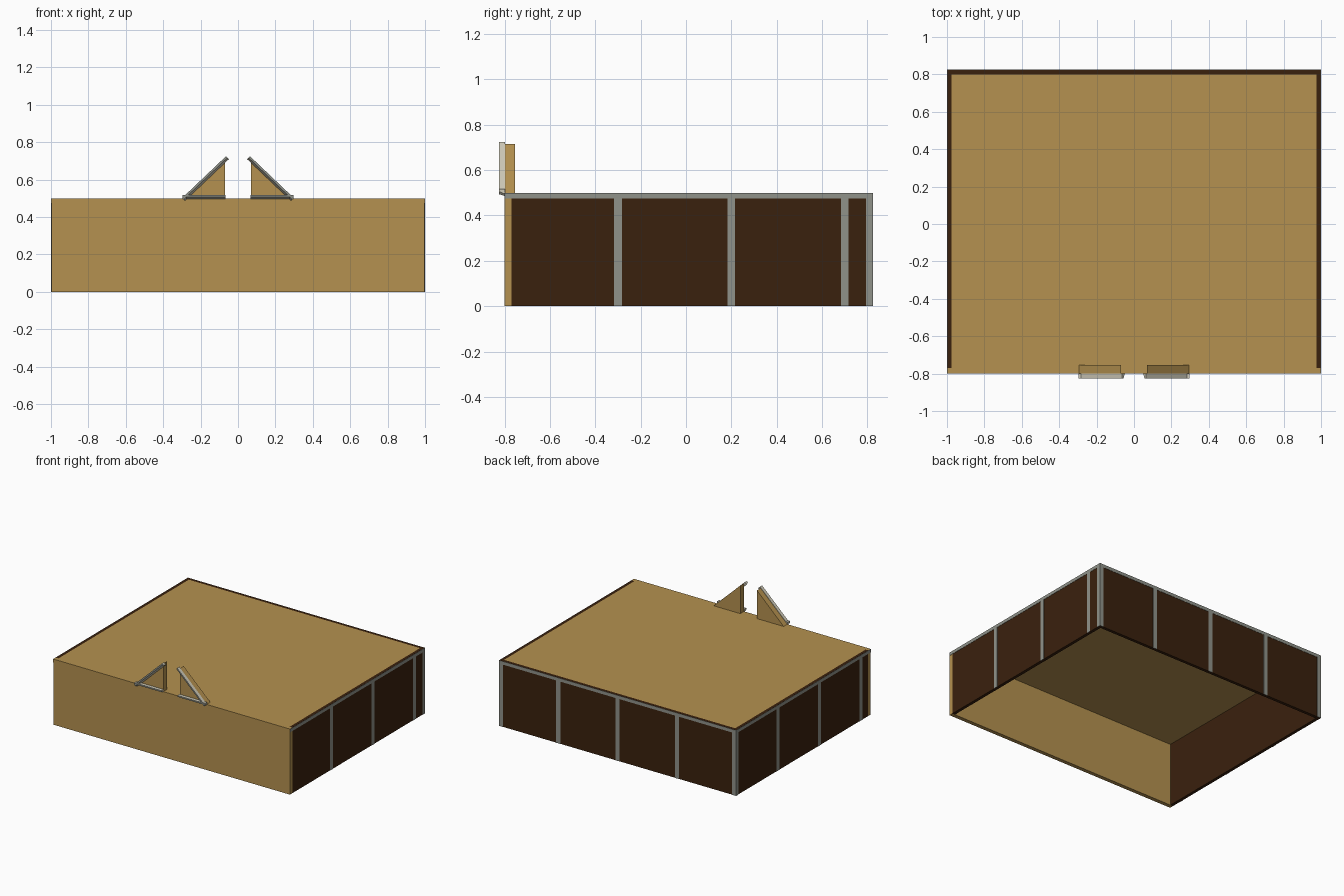
import bpy, bmesh
from mathutils import Vector

if "Cube" in bpy.data.objects:
    bpy.data.objects.remove(bpy.data.objects["Cube"])


def material(name, rgb):
    m = bpy.data.materials.new(name)
    m.diffuse_color = (*rgb, 1)
    m.use_nodes = True
    m.node_tree.nodes["Principled BSDF"].inputs["Base Color"].default_value = m.diffuse_color
    return m


TAN = material("tan", (0.46, 0.285, 0.079))
BROWN = material("dark brown", (0.042, 0.015, 0.004))
GREY = material("grey trim", (0.28, 0.29, 0.255))
LIGHT = material("light stone", (0.63, 0.60, 0.49))


def finish(name, bm, mats):
    bmesh.ops.recalc_face_normals(bm, faces=bm.faces)
    me = bpy.data.meshes.new(name)
    bm.normal_update()
    if len(mats) == 2:      # second colour on everything not facing the front
        for f in bm.faces:
            f.material_index = 0 if f.normal.y < -0.9 else 1
    bm.to_mesh(me)
    bm.free()
    for m in mats:
        me.materials.append(m)
    ob = bpy.data.objects.new(name, me)
    bpy.context.collection.objects.link(ob)
    return ob


def box(name, x, y, z, mat):
    bm = bmesh.new()
    bmesh.ops.create_cube(bm, size=1)
    for v in bm.verts:
        v.co = [(a + b) / 2 + c * (b - a) for (a, b), c in zip((x, y, z), v.co)]
    return finish(name, bm, [mat])


def prism(name, ring, offset, mats):
    bm = bmesh.new()
    base = bm.faces.new([bm.verts.new(p) for p in ring])
    new = bmesh.ops.extrude_face_region(bm, geom=[base])["geom"]
    bmesh.ops.translate(bm, vec=offset, verts=[g for g in new if isinstance(g, bmesh.types.BMVert)])
    return finish(name, bm, mats)


H = 0.5
T = 0.002       # trim plate thickness
X, YB = 1 - T, 0.825 - T

# Shell, open underneath
box("roof", (-0.975, 0.975), (-0.77, 0.80), (H - 0.015, H), TAN)
box("front_wall", (-X, X), (-0.80, -0.77), (0, H), TAN)
box("back_wall", (-X, X), (0.80, YB), (0, H), BROWN)
for side, s in (("right", 1), ("left", -1)):
    xs = sorted((s * 0.975, s * X))
    box(side + "_wall", xs, (-0.77, 0.80), (0, H), BROWN)

    # Side trim plates: top band, corner strip and regular battens
    xt = sorted((s * X, s * 1.0))
    box(side + "_top_band", xt, (-0.80, YB), (H - 0.025, H - 0.0005), GREY)
    box(side + "_corner_strip", xt, (0.795, YB), (0, H - 0.025), GREY)
    for i, y in enumerate((-0.30, 0.20, 0.70) if s > 0 else (0.32, -0.18, -0.68)):
        box(f"{side}_batten_{i}", xt, (y - 0.017, y + 0.017), (0, H - 0.025), GREY)

# Back trim plates
box("back_top_band", (-1, 1), (YB, 0.825), (H - 0.025, H - 0.0005), GREY)
for i, x in enumerate((-0.983, -0.5, 0, 0.5, 0.983)):
    box(f"back_batten_{i}", (x - 0.017, x + 0.017), (YB, 0.825), (0, H - 0.025), GREY)


def moulding(name, a, b, n):
    # Crown profile swept from a to b; n points to the outer edge
    a, b, n = (Vector((p[0], 0, p[1])) for p in (a, b, n))
    n.normalize()
    profile = ((0, -0.799), (0, -0.825), (-0.011, -0.825), (-0.022, -0.799))
    ring = [a + n * u + Vector((0, y, 0)) for u, y in profile]
    prism(name, ring, b - a, [GREY, LIGHT])


# Broken pediment: two half gables with crown mouldings
for side, s in (("right", 1), ("left", -1)):
    tri = [(s * 0.295, -0.80, H), (s * 0.07, -0.80, H), (s * 0.07, -0.80, 0.715)]
    prism(side + "_gable", tri, Vector((0, 0.045, 0)), [TAN])
    moulding(side + "_gable_slope_moulding", (s * 0.298, 0.502), (s * 0.064, 0.725),
             (s * 0.223, 0.234))
    moulding(side + "_gable_base_moulding", (s * 0.298, 0.517), (s * 0.068, 0.517), (0, 1))
